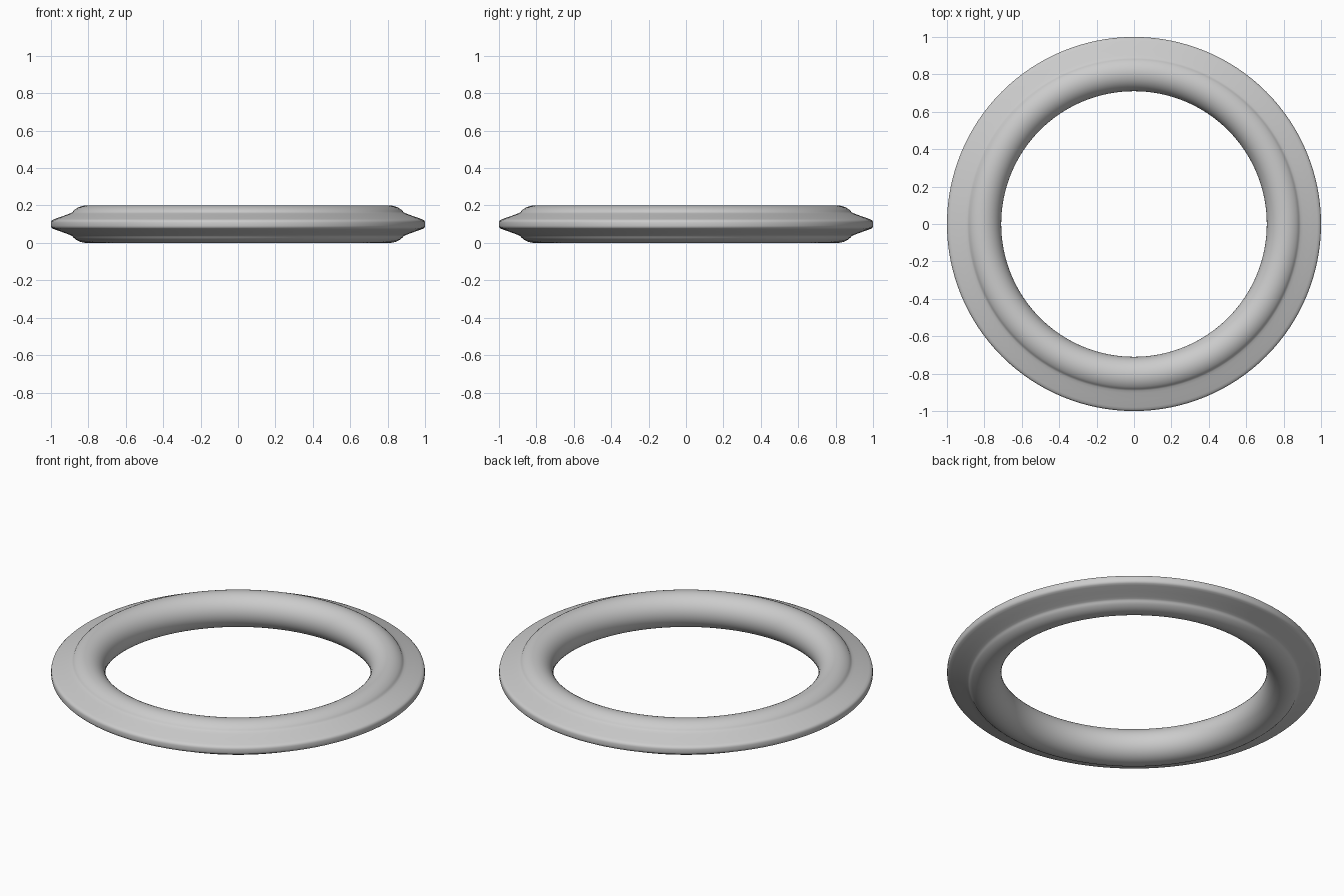
import bpy, bmesh, math

if "Cube" in bpy.data.objects:
    bpy.data.objects.remove(bpy.data.objects["Cube"])

SEGMENTS = 128
TUBE_R, TUBE_C, MID_Z = 0.1, 0.81, 0.1

# Cross-section, upper half from the outer tip to the inner wall: (radius, height above middle)
upper = [(1.0, 0.009), (0.998, 0.017), (0.992, 0.023), (0.98, 0.028),
         (0.94, 0.042), (0.905, 0.055), (0.892, 0.060), (0.884, 0.065)]
for i in range(15):
    a = math.radians(45 + 135 * i / 15)
    upper.append((TUBE_C + TUBE_R * math.cos(a), TUBE_R * math.sin(a)))
inner = [(TUBE_C - TUBE_R, 0.0)]

# Mirror the half section about the middle plane
section = upper + inner + [(r, -h) for r, h in reversed(upper)]

# Revolve the section around z
bm = bmesh.new()
rings = []
for s in range(SEGMENTS):
    t = 2 * math.pi * s / SEGMENTS
    rings.append([bm.verts.new((r * math.cos(t), r * math.sin(t), MID_Z + h))
                  for r, h in section])
n = len(section)
for s in range(SEGMENTS):
    a, b = rings[s], rings[(s + 1) % SEGMENTS]
    for i in range(n):
        j = (i + 1) % n
        bm.faces.new((a[i], b[i], b[j], a[j])).smooth = True
bmesh.ops.recalc_face_normals(bm, faces=bm.faces[:])

mesh = bpy.data.meshes.new("flanged_ring")
bm.to_mesh(mesh)
bm.free()
ring = bpy.data.objects.new("flanged_ring", mesh)
bpy.context.collection.objects.link(ring)
